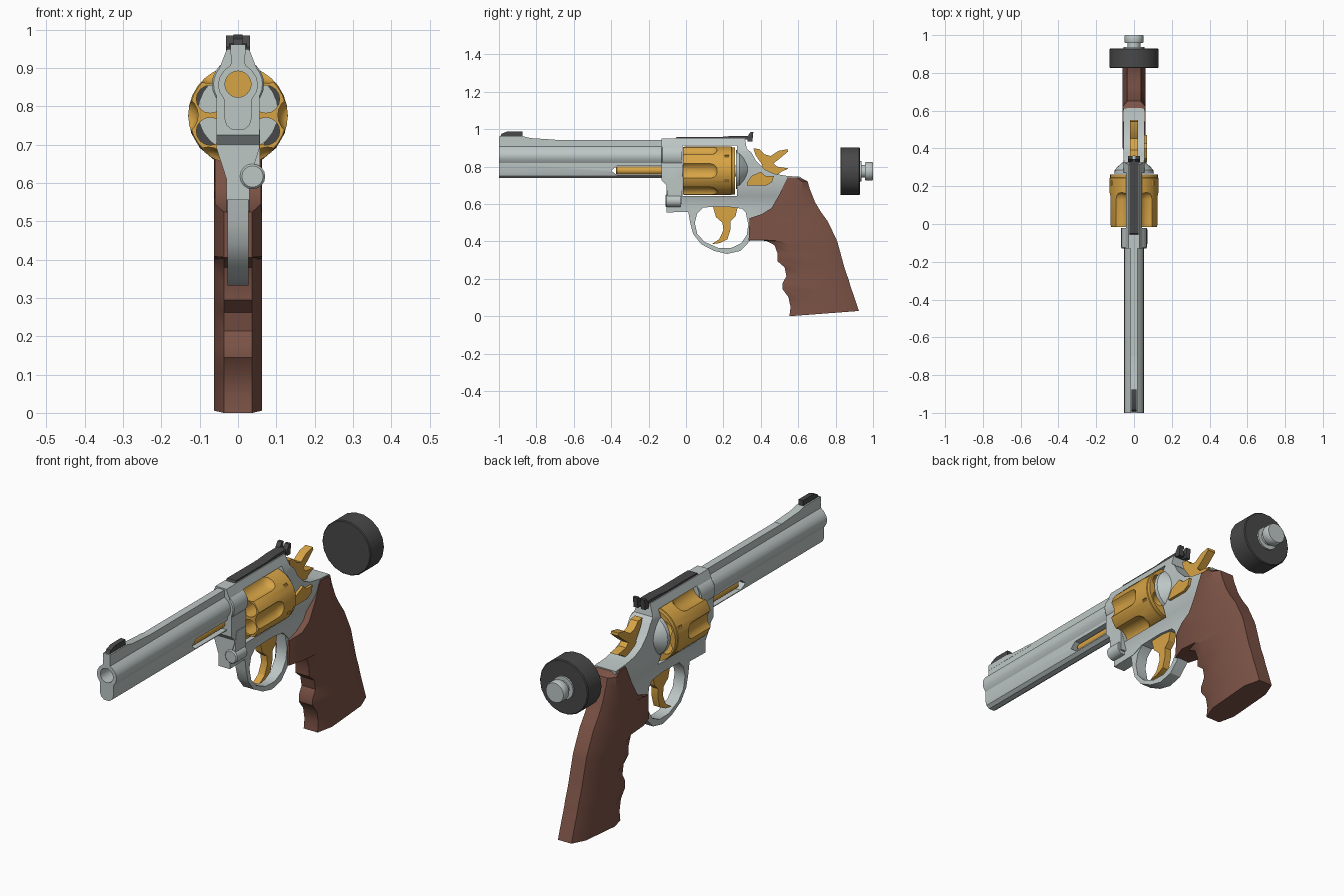
import bpy, bmesh, math
from mathutils import Vector

if "Cube" in bpy.data.objects:
    bpy.data.objects.remove(bpy.data.objects["Cube"])


def material(name, rgb):
    m = bpy.data.materials.new(name)
    m.diffuse_color = (*rgb, 1)
    m.use_nodes = True
    m.node_tree.nodes["Principled BSDF"].inputs["Base Color"].default_value = m.diffuse_color
    return m


STEEL = material("brushed steel", (0.51, 0.57, 0.56))
GOLD = material("gold", (0.68, 0.37, 0.06))
WOOD = material("brown wood", (0.20, 0.085, 0.06))
DARK = material("dark grey", (0.065, 0.065, 0.065))


def finish(bm, name, mat):
    bmesh.ops.remove_doubles(bm, verts=bm.verts[:], dist=1e-5)
    bmesh.ops.recalc_face_normals(bm, faces=bm.faces[:])
    me = bpy.data.meshes.new(name)
    bm.to_mesh(me)
    bm.free()
    ob = bpy.data.objects.new(name, me)
    bpy.context.collection.objects.link(ob)
    if mat:
        me.materials.append(mat)
    return ob


def prism(name, pts, x0, x1, mat, cuts=(), width=None):
    """Side outline (y, z) extruded along x, optionally tapered by height."""
    bm = bmesh.new()
    a = [bm.verts.new((x0, y, z)) for y, z in pts]
    b = [bm.verts.new((x1, y, z)) for y, z in pts]
    bm.faces.new(a)
    bm.faces.new(b[::-1])
    n = len(pts)
    for i in range(n):
        bm.faces.new((a[i], b[i], b[(i + 1) % n], a[(i + 1) % n]))
    for z in cuts:
        bmesh.ops.bisect_plane(bm, geom=bm.verts[:] + bm.edges[:] + bm.faces[:],
                               plane_co=Vector((0, 0, z)), plane_no=Vector((0, 0, 1)))
    if width:
        for v in bm.verts:
            v.co.x = math.copysign(width(v.co.z), v.co.x)
    return finish(bm, name, mat)


def loft(name, rings, mat):
    """Skin closed rings of points and cap both ends."""
    bm = bmesh.new()
    vs = [[bm.verts.new(p) for p in r] for r in rings]
    n = len(vs[0])
    for r, s in zip(vs, vs[1:]):
        for i in range(n):
            bm.faces.new((r[i], r[(i + 1) % n], s[(i + 1) % n], s[i]))
    bm.faces.new(vs[0])
    bm.faces.new(vs[-1][::-1])
    return finish(bm, name, mat)


def lathe(name, prof, mat, x=0.0, z=0.0, seg=24):
    """Profile (y, radius) turned about an axis parallel to y."""
    return loft(name, [[(x + r * math.cos(2 * math.pi * i / seg), y,
                         z + r * math.sin(2 * math.pi * i / seg)) for i in range(seg)]
                       for y, r in prof], mat)


def cut(ob, cutters):
    for c in cutters:
        m = ob.modifiers.new("cut", 'BOOLEAN')
        m.operation, m.solver, m.object = 'DIFFERENCE', 'EXACT', c
    bpy.context.view_layer.update()
    dg = bpy.context.evaluated_depsgraph_get()
    me = bpy.data.meshes.new_from_object(ob.evaluated_get(dg))
    ob.modifiers.clear()
    ob.data = me
    for c in cutters:
        bpy.data.objects.remove(c)


# Barrel: cross-section with rib and underlug, bore and ejector slot cut out
half = [(.018, .943), (.019, .908), (.037, .893), (.049, .874), (.052, .856), (.049, .838),
        (.036, .818), (.036, .77), (.030, .75), (.014, .738)]
section = half + [(-x, z) for x, z in reversed(half)]
barrel = loft("barrel", [[(x, y, z) for x, z in section] for y in (-1, -.08)], STEEL)
slot = [(-.40, .778), (-.37, .803), (-.13, .803), (-.13, .755), (-.37, .755)]
cut(barrel, [lathe("bore_cutter", [(-1.1, .034), (-.15, .034)], None, z=.858),
             prism("slot_cutter", slot, -.1, .1, None)])
lathe("bore_ring", [(-.16, .036), (-.152, .036)], GOLD, z=.858)
lathe("bore_core", [(-.16, .026), (-.155, .026), (-.148, .024)], DARK, z=.858)
lathe("ejector_rod", [(-.375, .018), (-.37, .022), (-.10, .022)], GOLD, z=.779, seg=16)

# Sights
prism("front_sight_ramp", [(-1, .935), (-1, .962), (-.87, .962), (-.83, .952), (-.70, .944),
                           (-.70, .935)], -.019, .019, STEEL)
prism("front_sight", [(-.995, .96), (-.985, .976), (-.955, .988), (-.875, .988), (-.875, .96)],
      -.012, .012, DARK)
prism("sight_rail", [(-.06, .945), (-.05, .958), (.18, .958), (.25, .964), (.345, .964),
                     (.345, .945)], -.024, .024, DARK)
for s in (-1, 1):
    prism("rear_sight_leaf", [(.325, .955), (.345, .985), (.36, .985), (.355, .935), (.33, .935)],
          s * .008, s * .031, DARK)

# Frame: tapered plate with the cylinder window cut through
def frame_width(z):
    if z > .88:
        return .056 - (z - .88) / .07 * .027
    return .03 + .026 * min(1, max(0, (z - .61) / .08))


frame = prism("frame", [
    (-.13, .949), (.315, .95), (.325, .895), (.35, .875), (.375, .83), (.42, .785), (.47, .762),
    (.54, .75), (.615, .745), (.61, .64), (.52, .53), (.36, .50), (.335, .54), (.30, .575),
    (.22, .585), (.09, .582), (.03, .558), (-.105, .555), (-.105, .70), (-.13, .725)],
    -1, 1, STEEL, cuts=(.61, .69, .88, .92), width=frame_width)
cut(frame, [prism("window_cutter", [(-.02, .643), (-.02, .912), (.272, .912), (.272, .643)],
                  -.2, .2, None)])
lathe("barrel_collar", [(-.13, .064), (-.125, .068), (-.022, .068)], STEEL, z=.858)
lathe("recoil_shield", [(.268, .105), (.285, .103), (.305, .085), (.335, .05)], STEEL, z=.785)
lathe("crane_hinge", [(-.11, .028), (-.105, .033), (-.03, .033)], STEEL, x=.038, z=.617, seg=16)
prism("crane_arm", [(-.10, .60), (-.10, .70), (-.09, .74), (-.021, .74), (-.021, .60)],
      .02, .058, STEEL)

# Fluted six-chamber cylinder
CZ = .777
cylinder = lathe("cylinder", [(-.015, .127), (-.008, .13), (.243, .13), (.245, .127), (.262, .127)],
                 GOLD, z=CZ, seg=30)
cutters = []
for k in range(6):
    def around(deg, d, prof, seg):
        t = math.radians(deg + 60 * k)
        cutters.append(lathe("cutter", prof, None, d * math.cos(t), CZ + d * math.sin(t), seg))
    around(30, .084, [(-.1, .036), (.4, .036)], 16)
    around(0, .155, [(-.1, .051), (.13, .051), (.15, .045), (.163, .034), (.168, .02)], 20)
    around(38, .131, [(.205, .007), (.23, .007)], 8)
cut(cylinder, cutters)
lathe("cylinder_axle", [(-.03, .03), (.275, .03)], STEEL, z=CZ, seg=16)

# Trigger guard and trigger
prism("trigger_guard", [
    (.01, .57), (.022, .50), (.038, .44), (.08, .386), (.15, .349), (.22, .333), (.29, .349),
    (.335, .395), (.36, .43), (.36, .56), (.318, .56), (.333, .49), (.325, .435), (.295, .39),
    (.24, .364), (.17, .366), (.10, .397), (.06, .44), (.047, .50), (.06, .55), (.10, .59)],
    -.028, .028, STEEL)
prism("trigger", [
    (.14, .60), (.28, .60), (.265, .535), (.238, .508), (.238, .465), (.222, .412), (.18, .391),
    (.137, .385), (.178, .412), (.20, .46), (.195, .50), (.16, .53)], -.017, .017, GOLD)

# Hammer and thumb latch
prism("hammer", [
    (.543, .893), (.495, .884), (.452, .856), (.42, .866), (.393, .893), (.36, .898), (.372, .861),
    (.409, .807), (.377, .755), (.48, .75), (.515, .775), (.55, .79), (.485, .80), (.468, .818),
    (.50, .842), (.545, .88)], -.02, .02, GOLD)
prism("thumb_latch", [(.325, .712), (.35, .75), (.40, .772), (.425, .75), (.47, .75), (.46, .716),
                      (.43, .70), (.325, .70)], .04, .069, GOLD)

# Grip: chamfered sections lofted through (front y, z, back y, z) rows
rows = [(.543, .743, .61, .742), (.527, .711, .65, .722), (.50, .652, .662, .68),
        (.457, .578, .69, .61), (.404, .545, .72, .56), (.34, .524, .757, .508),
        (.335, .406, .80, .42), (.43, .403, .81, .396), (.473, .38, .817, .37),
        (.489, .337, .828, .33), (.489, .294, .842, .278), (.527, .262, .85, .25),
        (.537, .214, .868, .20), (.516, .176, .878, .165), (.516, .144, .89, .13),
        (.548, .102, .902, .095), (.559, .048, .917, .05), (.553, 0, .924, .028)]
rings = []
for i, (yf, zf, yb, zb) in enumerate(rows):
    f = min(.25, .075 / (yb - yf))
    front = .06 if i < 5 else .037
    side = [(0, front), (f, .062), (1 - f, .062), (1, .036)]
    ring = side + [(t, -w) for t, w in reversed(side)]
    rings.append([(w, yf + t * (yb - yf), zf + t * (zb - zf)) for t, w in ring])
loft("grip", rings, WOOD)

# Separate loader behind the gun
lathe("loader_body", [(.825, .126), (.829, .13), (.926, .13), (.93, .126)], DARK, z=.775, seg=18)
lathe("loader_neck", [(.925, .055), (.938, .055), (.938, .035), (.965, .035)], STEEL, z=.775, seg=18)
lathe("loader_knob", [(.957, .047), (.962, .05), (.995, .05), (1, .047)], STEEL, z=.775, seg=18)

# Smooth the round surfaces, keep the edges
for ob in bpy.context.scene.objects:
    ob.select_set(True)
    bpy.context.view_layer.objects.active = ob
bpy.ops.object.shade_smooth_by_angle(angle=math.radians(32))
